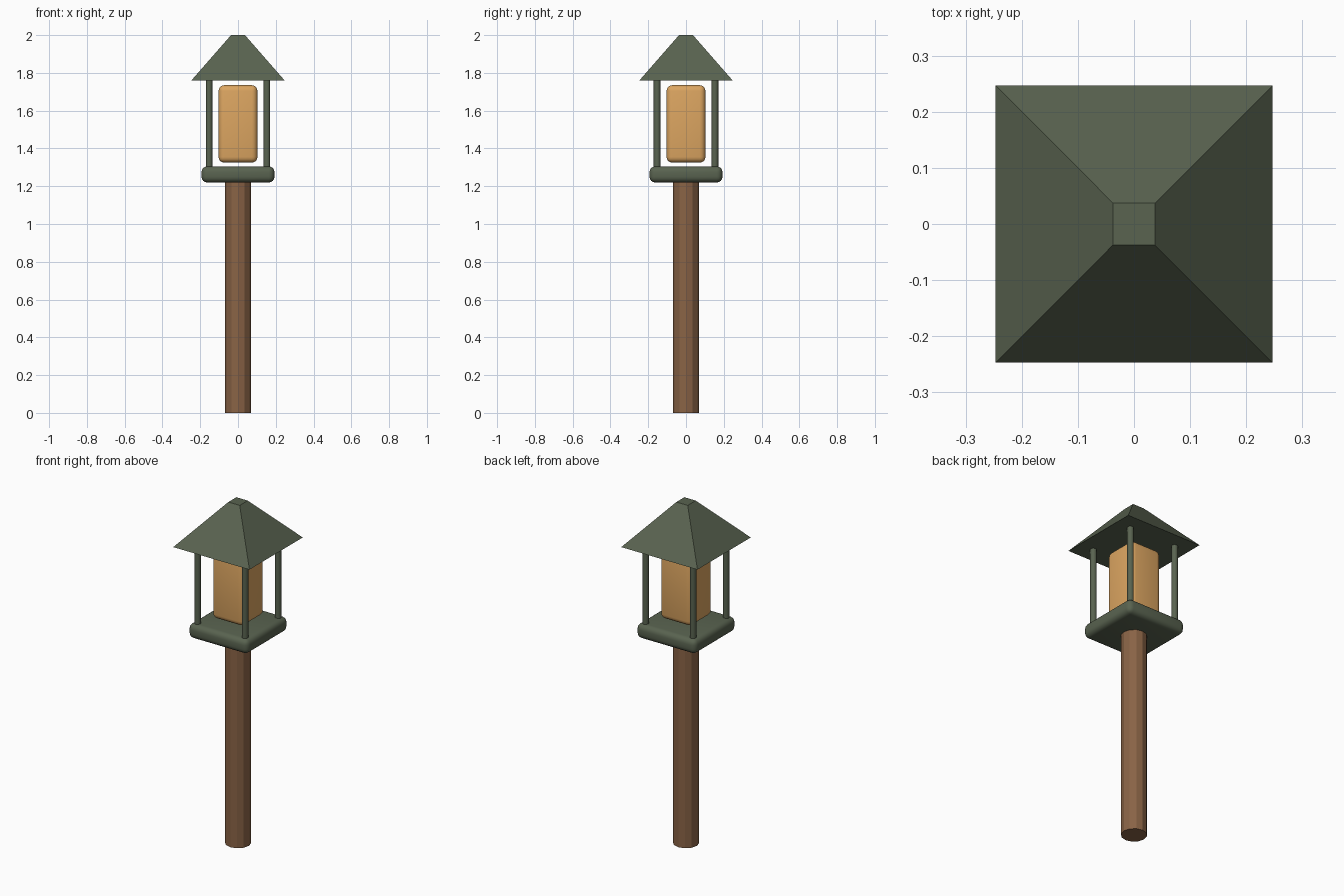
import bpy
import math

cube = bpy.data.objects.get("Cube")
if cube:
    bpy.data.objects.remove(cube, do_unlink=True)


def material(name, rgb):
    mat = bpy.data.materials.new(name)
    mat.use_nodes = True
    mat.diffuse_color = (*rgb, 1)
    bsdf = next(n for n in mat.node_tree.nodes if n.type == "BSDF_PRINCIPLED")
    bsdf.inputs["Base Color"].default_value = (*rgb, 1)
    return mat


GREEN = material("dark green metal", (0.10, 0.125, 0.08))
WOOD = material("brown wood", (0.25, 0.125, 0.06))
GLOW = material("amber glass", (0.72, 0.38, 0.12))


def finish(name, mat, smooth=None):
    ob = bpy.context.object
    ob.name = name
    ob.data.materials.append(mat)
    if smooth:
        bpy.ops.object.shade_smooth_by_angle(angle=math.radians(smooth))
    return ob


def cylinder(name, mat, radius, z0, z1, sides, x=0, y=0, smooth=None):
    bpy.ops.mesh.primitive_cylinder_add(vertices=sides, radius=radius, depth=z1 - z0,
                                        location=(x, y, (z0 + z1) / 2))
    return finish(name, mat, smooth)


def rounded_box(name, mat, half, z0, z1, bevel):
    bpy.ops.mesh.primitive_cube_add(size=1, location=(0, 0, (z0 + z1) / 2))
    ob = bpy.context.object
    ob.scale = (2 * half, 2 * half, z1 - z0)
    bpy.ops.object.transform_apply(location=False, rotation=False, scale=True)
    mod = ob.modifiers.new("rounding", "BEVEL")
    mod.width = bevel
    mod.segments = 4
    bpy.ops.object.modifier_apply(modifier=mod.name)
    return finish(name, mat, 35)


# Wooden pole
cylinder("pole", WOOD, 0.07, 0, 1.225, 12)

# Lantern tray and glowing lamp
rounded_box("tray", GREEN, 0.193, 1.22, 1.305, 0.03)
rounded_box("lamp", GLOW, 0.103, 1.325, 1.735, 0.03)

# Four corner posts
for side, x in (("left", 0.153), ("right", -0.153)):
    for end, y in (("front", -0.153), ("back", 0.153)):
        cylinder(f"{end}_{side}_post", GREEN, 0.018, 1.29, 1.77, 10, x, y, 40)

# Flat-topped square roof
bpy.ops.mesh.primitive_cone_add(vertices=4, radius1=0.247 * math.sqrt(2),
                                radius2=0.037 * math.sqrt(2), depth=0.24,
                                location=(0, 0, 1.88), rotation=(0, 0, math.pi / 4))
bpy.ops.object.transform_apply(location=False, rotation=True, scale=False)
finish("roof", GREEN)
